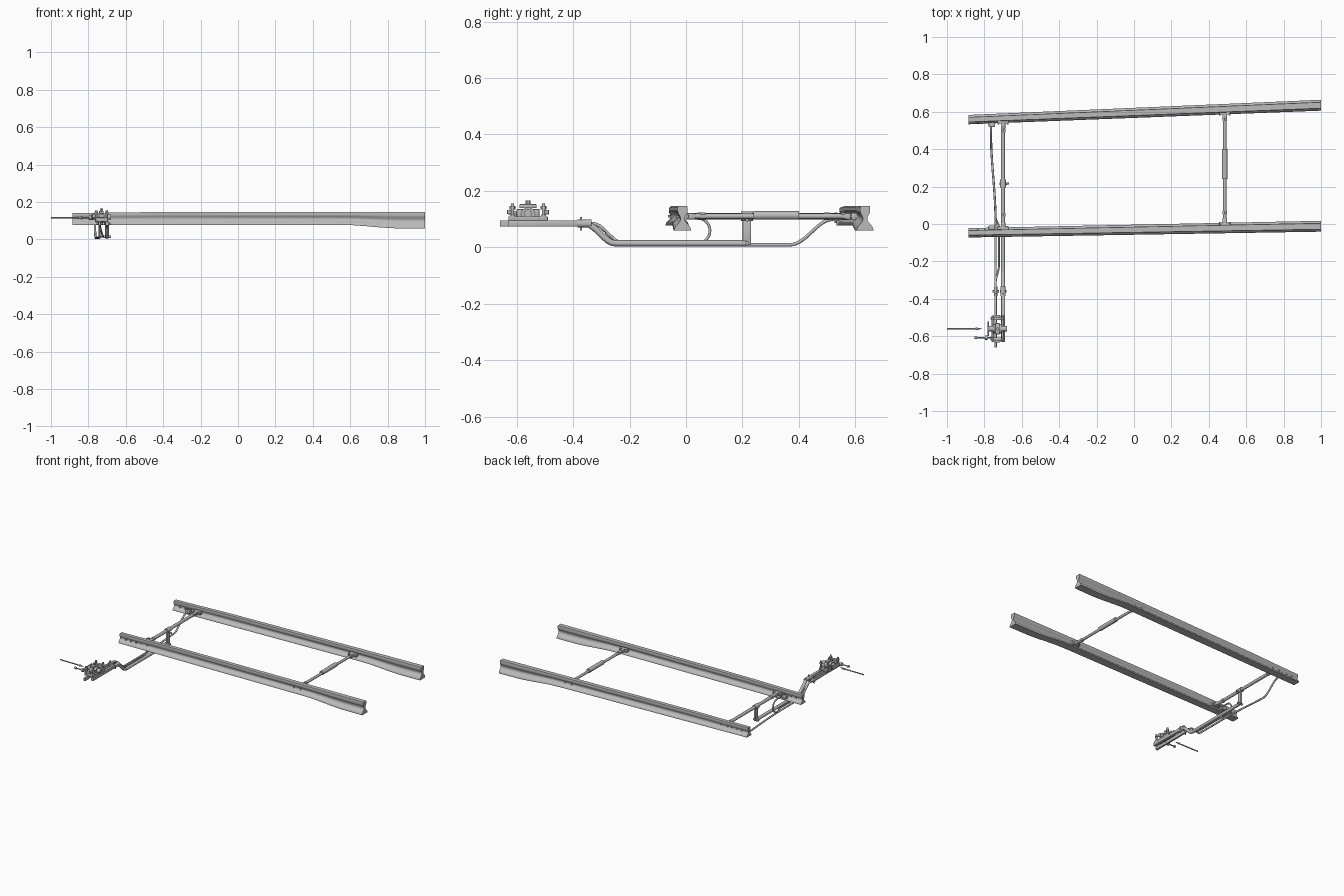
import bpy, bmesh, math
from mathutils import Vector

default_cube = bpy.data.objects.get("Cube")
if default_cube:
    bpy.data.objects.remove(default_cube)

steel = bpy.data.materials.new("grey steel")
steel.use_nodes = True
steel_grey = (0.5, 0.5, 0.5, 1)
steel.diffuse_color = steel_grey
steel.node_tree.nodes["Principled BSDF"].inputs["Base Color"].default_value = steel_grey

# Shared positions of the rails, rods and hand lock
rail_tip, rail_heel = -0.885, 1.0
tip_rod_x, middle_rod_x, detector_x = -0.7, 0.485, -0.74
rod_height, slide_height, low_height = 0.11, 0.084, 0.014
lock_x, lock_y, lock_height = -0.73, -0.56, 0.12
bracket_y = 0.216
axes = {"x": Vector((1, 0, 0)), "y": Vector((0, 1, 0)), "z": Vector((0, 0, 1))}


def ease(t):
    t = min(max(t, 0), 1)
    return (1 - math.cos(math.pi * t)) / 2


def evenly(start, end, count):
    return [start + (end - start) * i / count for i in range(count + 1)]


def finish(name, bm):
    bmesh.ops.recalc_face_normals(bm, faces=bm.faces)
    mesh = bpy.data.meshes.new(name)
    bm.to_mesh(mesh)
    bm.free()
    mesh.materials.append(steel)
    part = bpy.data.objects.new(name, mesh)
    bpy.context.collection.objects.link(part)
    bpy.ops.object.select_all(action='DESELECT')
    part.select_set(True)
    bpy.context.view_layer.objects.active = part
    bpy.ops.object.shade_smooth_by_angle(angle=math.radians(40))


def box(name, centre, size):
    bm = bmesh.new()
    bmesh.ops.create_cube(bm, size=1)
    bmesh.ops.scale(bm, vec=size, verts=bm.verts)
    bmesh.ops.translate(bm, vec=centre, verts=bm.verts)
    bmesh.ops.bevel(bm, geom=bm.edges[:], offset=min(size) / 6, segments=2,
                    affect='EDGES', profile=0.5)
    finish(name, bm)


def rod(name, axis, centre, length, radius, sides=16, taper=1):
    bm = bmesh.new()
    bmesh.ops.create_cone(bm, cap_ends=True, segments=sides, radius1=radius,
                          radius2=radius * taper, depth=length)
    turn = axes[axis].to_track_quat('Z', 'Y').to_matrix()
    bmesh.ops.rotate(bm, matrix=turn, verts=bm.verts)
    bmesh.ops.translate(bm, vec=centre, verts=bm.verts)
    finish(name, bm)


def loft(name, rings):
    bm = bmesh.new()
    rings = [[bm.verts.new(point) for point in ring] for ring in rings]
    for near, far in zip(rings, rings[1:]):
        for i in range(len(near)):
            bm.faces.new((near[i - 1], near[i], far[i], far[i - 1]))
    bm.faces.new(rings[0])
    bm.faces.new(rings[-1])
    finish(name, bm)


def bent_rod(name, path, radius, sides=16):
    path = [Vector(point) for point in path]
    rings = []
    for i, point in enumerate(path):
        before, after = path[max(i - 1, 0)], path[min(i + 1, len(path) - 1)]
        up = (after - before).normalized().cross(axes["x"])
        circle = [math.tau * k / sides for k in range(sides)]
        rings.append([point + radius * (math.cos(a) * axes["x"] + math.sin(a) * up)
                      for a in circle])
    loft(name, rings)


# Blade rails: head, web and foot in one soft hollow, with a deeper heel
def blade_rail(name, tip_y, heel_y, levels=18, steps=24):
    rings = []
    for along in evenly(0, 1, steps):
        x = rail_tip + (rail_heel - rail_tip) * along
        y = tip_y + (heel_y - tip_y) * along
        bottom = 0.078 - 0.019 * ease((x - 0.55) / 0.32)
        top = 0.141 + 0.005 * ease(along * 4)
        foot, web, head = 0.025 + 0.004 * along, 0.008, 0.014 + 0.004 * along

        def half_width(t):
            if t > 0.97:
                return head * 0.9
            toward_foot = 1 - ease((t - 0.06) / 0.4)
            toward_head = ease((t - 0.5) / 0.3)
            return web + (foot - web) * toward_foot + (head - web) * toward_head

        side = [(half_width(t), bottom + (top - bottom) * t) for t in evenly(0, 1, levels)]
        rings.append([(x, y + w, z) for w, z in side]
                     + [(x, y - w, z) for w, z in reversed(side)])
    loft(name, rings)


def rail_fittings(label, tip_y, heel_y, inward):
    # Lugs, forks and bolts that join the rods to the web
    for x in (tip_rod_x, middle_rod_x):
        y = tip_y + (heel_y - tip_y) * (x - rail_tip) / (rail_heel - rail_tip)
        box(label + "_rod_lug", (x, y + inward * 0.018, rod_height), (0.06, 0.022, 0.024))
        box(label + "_rod_fork", (x, y + inward * 0.036, rod_height), (0.024, 0.036, 0.022))
        for bolt_x in (x - 0.026, x + 0.026):
            rod(label + "_lug_bolt", "y", (bolt_x, y + inward * 0.01, rod_height),
                0.046, 0.005, sides=6)
    # Bolts near the blade tip
    for i in range(3):
        bolt_x = rail_tip + 0.05 + 0.04 * i
        rod(label + "_tip_bolt", "y", (bolt_x, tip_y, rod_height), 0.034, 0.005, sides=6)
    # Lug that holds the detector rod
    lug = Vector((-0.76, tip_y + inward * 0.027, rod_height - 0.005))
    box(label + "_detector_lug", lug, (0.035, 0.025, 0.025))
    rod(label + "_detector_pin", "z", lug, 0.037, 0.005, sides=8)


for label, tip_y, heel_y, inward in (("front", -0.047, -0.012, 1), ("rear", 0.558, 0.635, -1)):
    blade_rail(label + "_blade_rail", tip_y, heel_y)
    rail_fittings(label, tip_y, heel_y, inward)

# Middle tie rod with its turnbuckle
rod("middle_tie_rod", "y", (middle_rod_x, 0.305, rod_height), 0.6, 0.009)
rod("turnbuckle", "y", (middle_rod_x, 0.32, rod_height + 0.003), 0.16, 0.015)

# Tip tie rod with the bracket that the drive rod pulls on
rod("tip_tie_rod", "y", (tip_rod_x, 0.26, rod_height), 0.56, 0.011)
for x, radius, ends in ((tip_rod_x, 0.014, (0.05, 0.5)), (middle_rod_x, 0.013, (0.06, 0.56))):
    for y in ends:
        rod("tie_rod_nut", "y", (x, y, rod_height), 0.02, radius, sides=6)
box("drive_bracket", (tip_rod_x, bracket_y, rod_height / 2), (0.012, 0.03, 0.09))
rod("bracket_collar", "y", (tip_rod_x, bracket_y, rod_height), 0.042, 0.016)
rod("bracket_pin", "x", (tip_rod_x, bracket_y, low_height), 0.04, 0.007)
rod("collar_pin", "x", (tip_rod_x + 0.008, bracket_y, rod_height - 0.014), 0.045, 0.005)


# Rods that dip below the front rail and climb to the slide bars
def climb(y, low, bend_start):
    return low + (slide_height - low) * ease((bend_start - y) / 0.11)


drive_bend, detector_bend = -0.25, -0.22
bent_rod("drive_rod", [(tip_rod_x, y, climb(y, low_height, drive_bend))
                       for y in evenly(bracket_y, -0.39, 60)], 0.011)


def rear_detector_point(y):
    x = detector_x - 0.025 * ease(y / 0.5)
    lift = 0.09 * ease((y - 0.37) / 0.15)
    return x, y, climb(y, low_height - 0.005, detector_bend) + lift


bent_rod("rear_detector_rod", [rear_detector_point(y) for y in evenly(0.53, -0.4, 80)], 0.006)

# The front detector rod hooks back up to the near rail
hook_radius, hook_y = 0.045, 0.04
hook = [(detector_x, hook_y + hook_radius * math.cos(a),
         low_height + hook_radius + hook_radius * math.sin(a))
        for a in evenly(math.pi / 2, -math.pi / 2, 12)]
tail = [(detector_x + 0.018 * (1 - ease((detector_bend - y) / 0.1)) * ease((hook_y - y) / 0.06),
         y, climb(y, low_height, detector_bend)) for y in evenly(hook_y - 0.01, -0.37, 40)]
hook_start = (detector_x, -0.01, low_height + 2 * hook_radius)
bent_rod("front_detector_rod", [hook_start] + hook + tail, 0.005)

# Sliding bars that run into the lock, with collars and pins
for x, end_y, width in ((tip_rod_x, -0.63, 0.02), (detector_x, -0.66, 0.013)):
    start_y, joint_y = -0.38, -0.36
    box("slide_bar", (x, (start_y + end_y) / 2, slide_height), (width, start_y - end_y, 0.022))
    rod("slide_collar", "y", (x, joint_y, slide_height), 0.05, width * 0.7)
    rod("slide_pin", "x", (x, joint_y, slide_height), 0.034, 0.006)
    rod("upright_pin", "z", (x, joint_y - 0.012, slide_height), 0.048, 0.004)

# Hand lock: two clamps with posts on either side of a drum
for outward in (-1, 1):
    y = lock_y + outward * 0.055
    box("lock_clamp", (lock_x, y, lock_height - 0.015), (0.07, 0.018, 0.022))
    box("clamp_ear", (lock_x, y + outward * 0.012, lock_height + 0.005), (0.03, 0.014, 0.016))
    for x in (lock_x - 0.028, lock_x + 0.028):
        rod("clamp_post", "z", (x, y, lock_height + 0.008), 0.055, 0.006)
        rod("post_nut", "z", (x, y, lock_height + 0.02), 0.011, 0.01, sides=6)
for x in (lock_x - 0.025, lock_x + 0.028):
    box("lock_side_bar", (x, lock_y, lock_height - 0.018), (0.012, 0.14, 0.014))
rod("lock_drum", "x", (lock_x, lock_y, lock_height - 0.004), 0.05, 0.026)
rod("drum_hub", "x", (lock_x, lock_y, lock_height), 0.1, 0.014)
box("lock_cap", (lock_x, lock_y, lock_height + 0.026), (0.024, 0.06, 0.014))
rod("cap_screw", "z", (lock_x, lock_y, lock_height + 0.037), 0.016, 0.009, sides=6)
box("lock_face_plate", (lock_x - 0.048, lock_y, lock_height), (0.008, 0.08, 0.03))

# Pointer and hand lever reaching out to the side
pointer_height, lever_y = lock_height - 0.003, lock_y - 0.047
rod("pointer_shaft", "x", (-0.92, lock_y, pointer_height), 0.16, 0.004)
rod("pointer_tip", "x", (-0.83, lock_y, pointer_height), 0.034, 0.007, taper=0.15)
rod("hand_lever", "x", (-0.8, lever_y, pointer_height), 0.1, 0.004)
rod("lever_knob", "x", (-0.846, lever_y, pointer_height), 0.012, 0.008)
rod("lever_collar", "x", (-0.79, lever_y, pointer_height), 0.015, 0.012)
